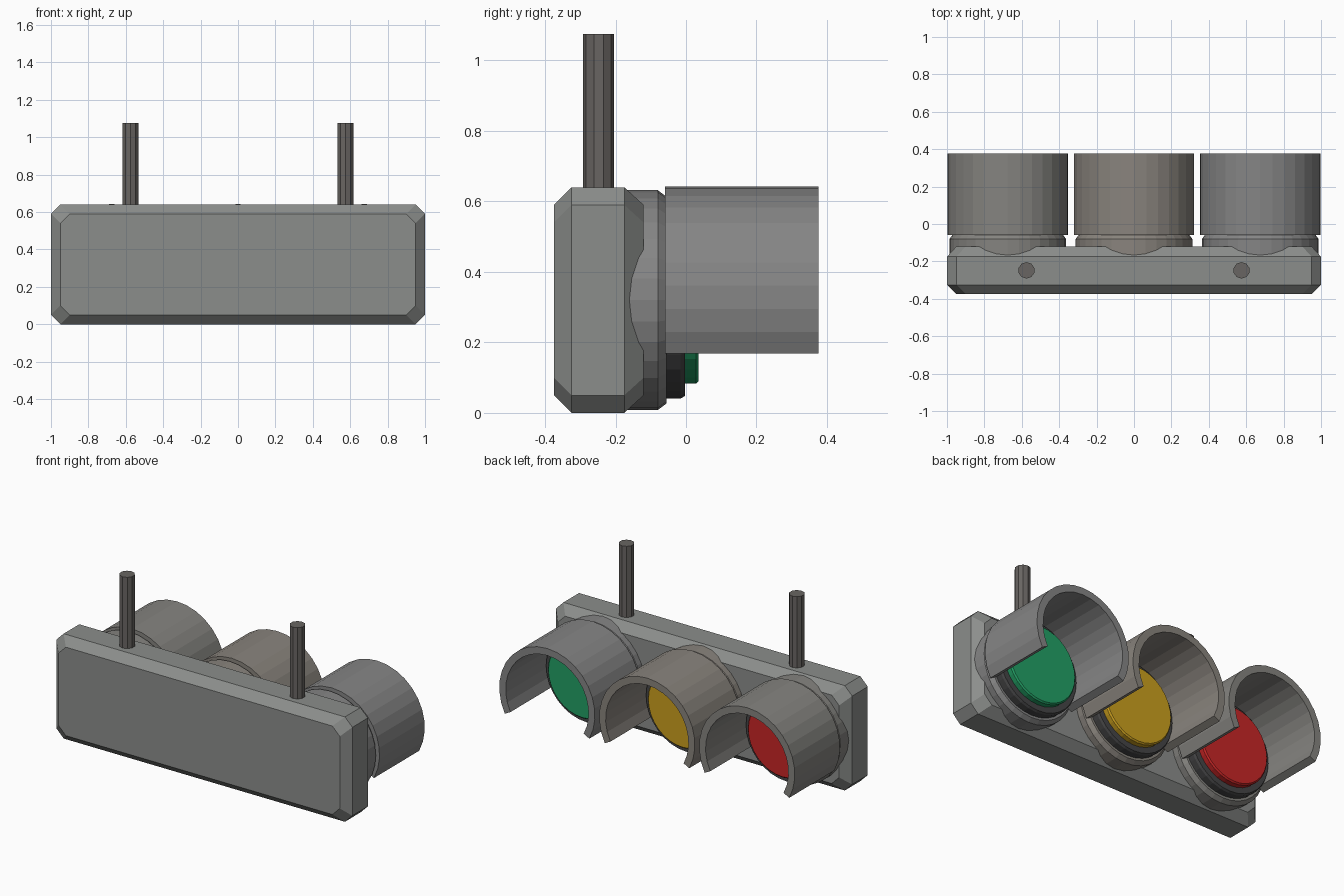
import bpy, bmesh
from math import sin, cos, pi, radians

if "Cube" in bpy.data.objects:
    bpy.data.objects.remove(bpy.data.objects["Cube"])

CZ = 0.32          # height of the lamp axes
SIDES = 32


def material(name, rgb):
    m = bpy.data.materials.new(name)
    m.diffuse_color = (*rgb, 1)
    m.use_nodes = True
    m.node_tree.nodes["Principled BSDF"].inputs["Base Color"].default_value = m.diffuse_color
    return m


def loft(name, rings, mat):
    """Skin rings of equal point count and cap both ends."""
    bm = bmesh.new()
    rows = [[bm.verts.new(p) for p in ring] for ring in rings]
    n = len(rows[0])
    for a, b in zip(rows, rows[1:]):
        for i in range(n):
            j = (i + 1) % n
            bm.faces.new((a[i], a[j], b[j], b[i]))
    bm.faces.new(rows[0])
    bm.faces.new(rows[-1])
    bmesh.ops.recalc_face_normals(bm, faces=bm.faces)
    me = bpy.data.meshes.new(name)
    bm.to_mesh(me)
    bm.free()
    me.materials.append(mat)
    ob = bpy.data.objects.new(name, me)
    bpy.context.collection.objects.link(ob)
    return ob


def octagon(inset, y, c=0.05):
    """Corner-cut rectangle in the xz plane."""
    w, h = 1 - inset, CZ - inset
    pts = [(w, h - c), (w - c, h), (c - w, h), (-w, h - c),
           (-w, c - h), (c - w, -h), (w - c, -h), (w, c - h)]
    return [(x, y, CZ + z) for x, z in pts]


def turned(name, x, profile, mat):
    """Solid turned about the y axis from (radius, y) points."""
    angles = [2 * pi * i / SIDES for i in range(SIDES)]
    return loft(name, [[(x + r * cos(a), y, CZ + r * sin(a)) for a in angles]
                       for r, y in profile], mat)


def visor(name, x, mat, ro=0.323, ri=0.28, y0=-0.06, y1=0.376, segs=20):
    """Open-bottomed hood: a rectangular wall section swept along an arc."""
    rings = []
    for i in range(segs + 1):
        a = radians(-28 + 236 * i / segs)
        rings.append([(x + r * cos(a), y, CZ + r * sin(a))
                      for r, y in ((ro, y0), (ro, y1), (ri, y1), (ri, y0))])
    return loft(name, rings, mat)


# Chamfered housing
loft("housing", [octagon(0.05, -0.375), octagon(0, -0.325),
                 octagon(0, -0.175), octagon(0.05, -0.12)],
     material("housing_grey", (0.26, 0.27, 0.26)))

# Three lamps: base ring, dark gasket, coloured lens, visor
dark = material("gasket_dark", (0.06, 0.06, 0.062))
lamps = [("red", -0.675, (0.58, 0.019, 0.019), (0.235, 0.23, 0.215)),
         ("amber", 0, (0.6, 0.35, 0.013), (0.25, 0.23, 0.205)),
         ("green", 0.675, (0.016, 0.35, 0.13), (0.235, 0.235, 0.235))]
for label, x, rgb, grey in lamps:
    shell = material(label + "_shell", grey)
    turned(label + "_base_ring", x, [(0.312, -0.2), (0.312, -0.08), (0.293, -0.055)], shell)
    turned(label + "_gasket", x, [(0.279, -0.07), (0.279, -0.015), (0.272, -0.003)], dark)
    turned(label + "_lens", x, [(0.237, -0.02), (0.237, 0.028), (0.229, 0.036)],
           material(label + "_glass", rgb))
    visor(label + "_visor", x, shell)

# Hanging rods
rod_grey = material("rod_grey", (0.14, 0.13, 0.122))
for label, x in (("left", -0.575), ("right", 0.575)):
    ring = [(x + 0.044 * sin(i * pi / 5), -0.248 + 0.044 * cos(i * pi / 5)) for i in range(10)]
    loft(label + "_rod", [[(px, py, z) for px, py in ring] for z in (0.58, 1.075)], rod_grey)
